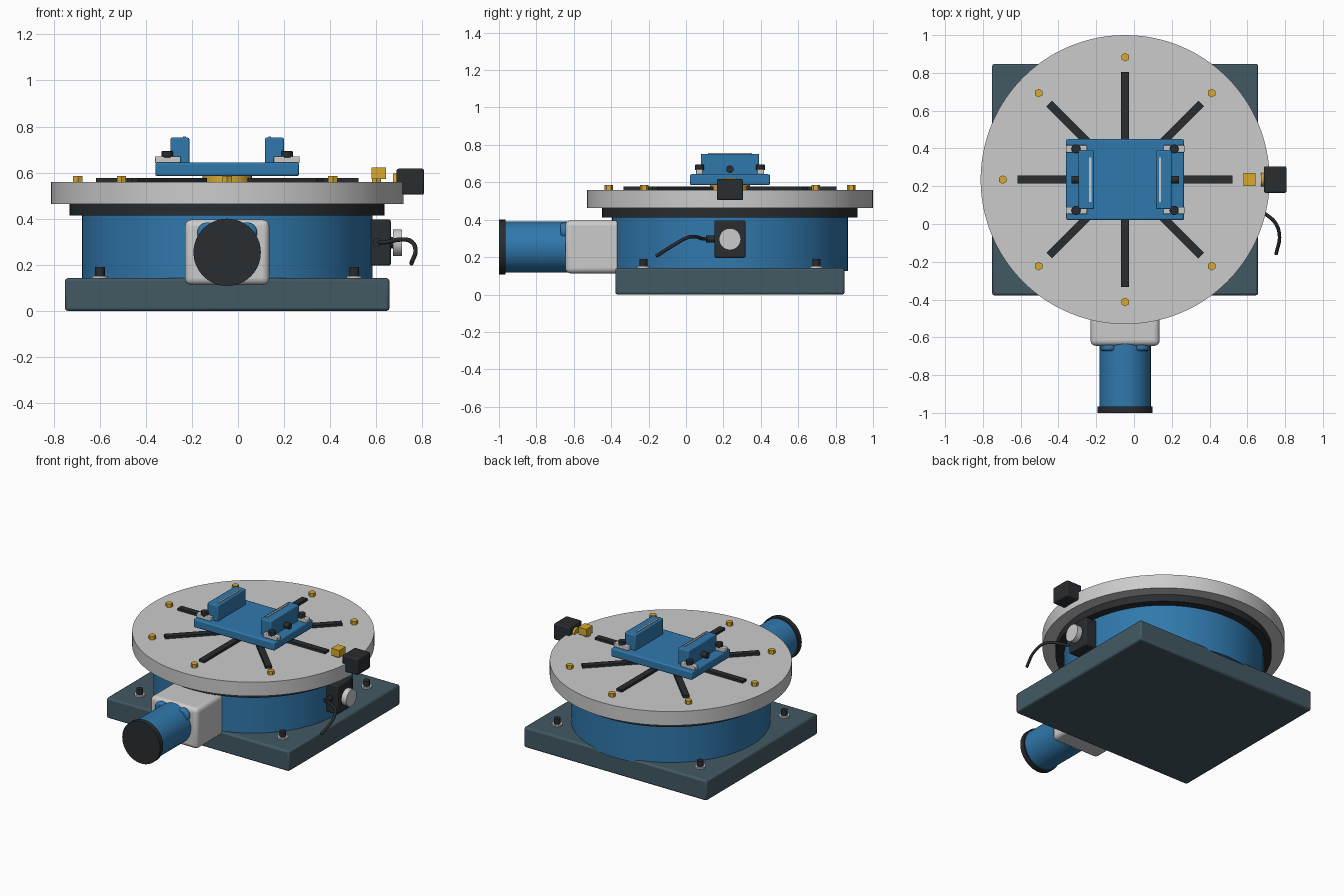
import bpy, math
from math import radians, cos, sin
from mathutils import Vector

if "Cube" in bpy.data.objects:
    bpy.data.objects.remove(bpy.data.objects["Cube"])

CX, CY = -0.047, 0.235          # rotary axis


def material(name, rgb):
    m = bpy.data.materials.new(name)
    m.diffuse_color = (*rgb, 1)
    m.use_nodes = True
    m.node_tree.nodes["Principled BSDF"].inputs["Base Color"].default_value = m.diffuse_color
    return m


BLUE = material("blue_paint", (0.03, 0.19, 0.42))
SLATE = material("slate_paint", (0.055, 0.10, 0.125))
BLACK = material("black", (0.022, 0.026, 0.03))
BRASS = material("brass", (0.68, 0.40, 0.03))


def finish(ob, name, mat, bevel=0.0, segments=2):
    ob.name = name
    if mat:
        ob.data.materials.append(mat)
    if bevel:
        b = ob.modifiers.new("bevel", 'BEVEL')
        b.width, b.segments = bevel, segments
        b.limit_method, b.angle_limit = 'ANGLE', radians(40)
    bpy.ops.object.shade_smooth_by_angle(angle=radians(35))
    return ob


def box(name, x, y, z, mat=None, bevel=0.0, segments=2, turn=0.0):
    """Box from (min, max) ranges, optionally turned about z."""
    bpy.ops.mesh.primitive_cube_add(size=1, location=[sum(r) / 2 for r in (x, y, z)])
    ob = bpy.context.object
    ob.scale = [r[1] - r[0] for r in (x, y, z)]
    bpy.ops.object.transform_apply(location=False, rotation=False, scale=True)
    ob.rotation_euler.z = turn
    return finish(ob, name, mat, bevel, segments)


def rod(name, a, b, r, mat=None, sides=32, bevel=0.0, r2=None):
    """Cylinder or cone from point a to point b."""
    a, b = Vector(a), Vector(b)
    bpy.ops.mesh.primitive_cone_add(vertices=sides, radius1=r, radius2=r if r2 is None else r2,
                                    depth=(b - a).length, location=(a + b) / 2)
    ob = bpy.context.object
    ob.rotation_euler = (b - a).to_track_quat('Z', 'Y').to_euler()
    return finish(ob, name, mat, bevel)


def upright(name, z0, z1, r, mat=None, sides=128, x=CX, y=CY, bevel=0.0):
    return rod(name, (x, y, z0), (x, y, z1), r, mat, sides, bevel)


def span(c, half):
    return (c - half, c + half)


# Base plate and rotary table stack
box("base_plate", span(CX, 0.704), span(CY, 0.613), (0, 0.142), SLATE, 0.012)
upright("drum_housing", 0.125, 0.42, 0.63, BLUE)
upright("bearing_ring", 0.413, 0.466, 0.683, BLACK)
upright("turntable", 0.463, 0.56, 0.765)
upright("centre_hub", 0.55, 0.592, 0.107, BRASS, 64)

# Anchor bolts with washers on the base corners
for sx in (-1, 1):
    for sy in (-1, 1):
        x, y = CX + sx * 0.552, CY + sy * 0.463
        upright("anchor_washer", 0.138, 0.152, 0.034, None, 32, x, y)
        upright("anchor_bolt", 0.145, 0.19, 0.021, BLACK, 24, x, y)

# Radial slots and index buttons
for i in range(8):
    a = i * math.pi / 4
    x, y = CX + 0.357 * cos(a), CY + 0.357 * sin(a)
    box("radial_slot", span(x, 0.212), span(y, 0.021), (0.55, 0.577), BLACK, turn=a)
    upright("index_button", 0.555, 0.585, 0.023, BRASS, 6,
            CX + 0.648 * cos(a), CY + 0.648 * sin(a))

# Fixture plate with two jaws, clamps and screws
box("fixture_plate", span(CX, 0.312), span(CY, 0.214), (0.585, 0.643), BLUE, 0.008)
for s in (-1, 1):
    box("jaw", span(CX + s * 0.205, 0.041), span(CY, 0.156), (0.638, 0.752), BLUE, 0.007)
    box("jaw_insert", span(CX + s * 0.185, 0.006), span(CY, 0.118), (0.74, 0.757))
    rod("jaw_screw", (CX + s * 0.24, CY, 0.67), (CX + s * 0.285, CY, 0.67), 0.02, BLACK, 24)
    for t in (-1, 1):
        y = CY + t * 0.163
        box("clamp_block", span(CX + s * 0.258, 0.056), span(y, 0.019), (0.641, 0.67),
            None, 0.004)
        upright("clamp_bolt", 0.665, 0.694, 0.024, BLACK, 24, CX + s * 0.26, y, 0.003)

# Gearbox and drive motor at the front
MZ = 0.254
box("gearbox", span(CX, 0.183), (-0.645, -0.33), (0.113, 0.396), None, 0.028, 4)
rod("motor_body", (CX, -0.63, MZ), (CX, -0.97, MZ), 0.136, BLUE, 64)
rod("motor_cap", (CX, -0.965, MZ), (CX, -1.0, MZ), 0.146, BLACK, 64)
for s in (-1, 1):
    x = CX + s * 0.085
    rod("motor_lug", (x, -0.63, MZ + 0.085), (x, -0.672, MZ + 0.085), 0.045, BLUE, 32, 0.012)

# Control box with knob on the right side
box("control_box", (0.572, 0.663), span(CY, 0.083), (0.196, 0.396), BLACK, 0.008)
rod("knob_neck", (0.65, CY, 0.296), (0.68, CY, 0.296), 0.025, BLACK)
rod("knob", (0.672, CY, 0.296), (0.711, CY, 0.296), 0.058, None, 48)

# Cable and its connector
rod("cable_gland", (0.605, 0.16, 0.297), (0.605, 0.108, 0.297), 0.019, BLACK, 24)
curve = bpy.data.curves.new("cable", 'CURVE')
curve.dimensions = '3D'
curve.bevel_depth, curve.bevel_resolution, curve.use_fill_caps = 0.0095, 3, True
path = [(0.605, 0.12, 0.297), (0.64, 0.09, 0.298), (0.70, 0.05, 0.309),
        (0.745, 0.01, 0.305), (0.77, -0.06, 0.268), (0.752, -0.16, 0.205)]
spline = curve.splines.new('BEZIER')
spline.bezier_points.add(len(path) - 1)
for p, co in zip(spline.bezier_points, path):
    p.co = co
    p.handle_left_type = p.handle_right_type = 'AUTO'
cable = bpy.data.objects.new("cable", curve)
curve.materials.append(BLACK)
bpy.context.collection.objects.link(cable)

# Position sensor over the table rim and its brass target
box("sensor_body", (0.688, 0.807), span(CY, 0.07), (0.504, 0.617), BLACK, 0.008)
rod("sensor_nose", (0.672, CY, 0.56), (0.70, CY, 0.56), 0.036, BRASS)
box("sensor_target", (0.58, 0.642), span(CY, 0.035), (0.573, 0.622), BRASS)
